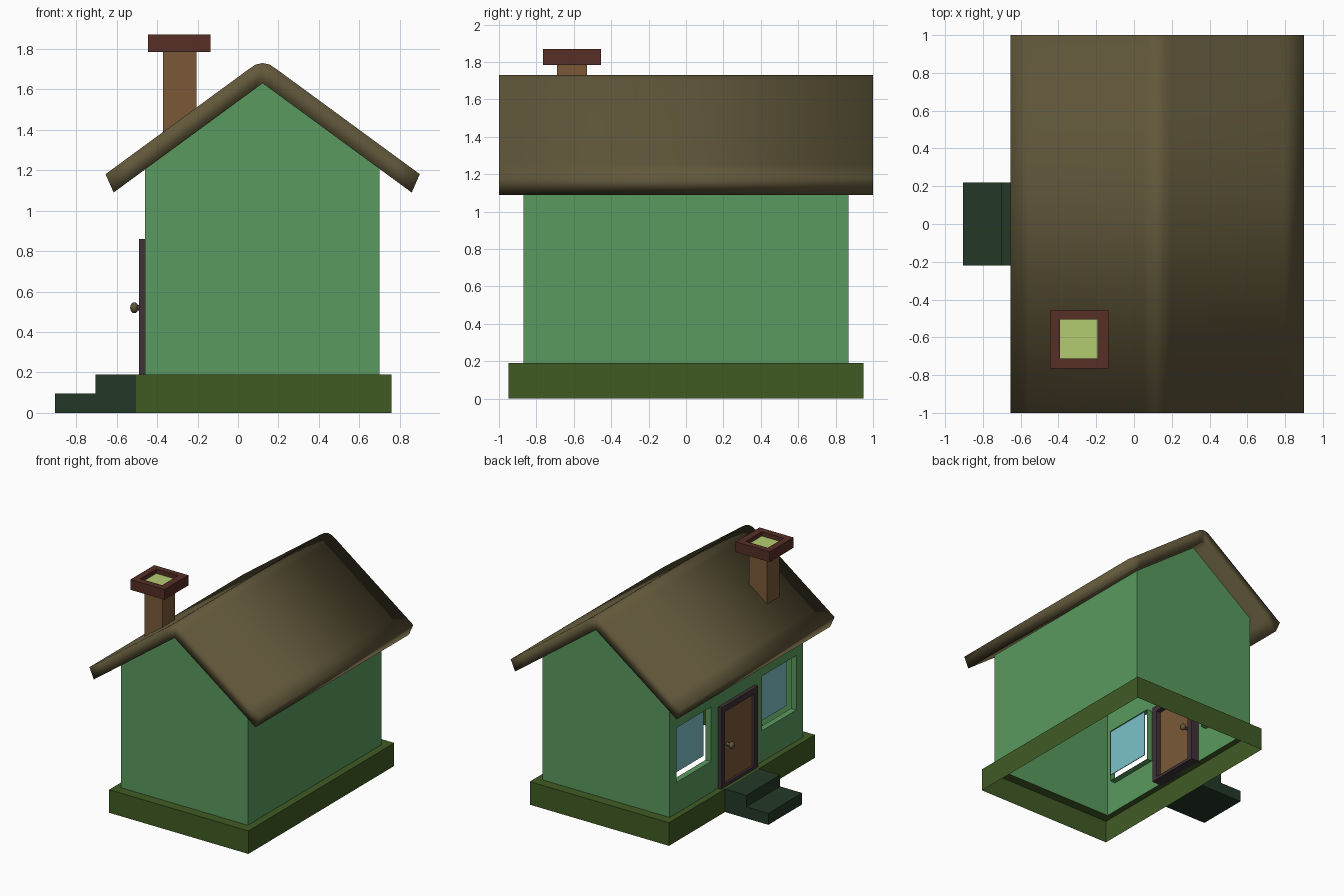
import bpy, bmesh, math
from mathutils import Matrix

cube = bpy.data.objects.get("Cube")
if cube:
    bpy.data.objects.remove(cube, do_unlink=True)


def material(name, rgb):
    # sRGB 0-255 to linear
    lin = [((c / 255 + 0.055) / 1.055) ** 2.4 for c in rgb]
    m = bpy.data.materials.new(name)
    m.use_nodes = True
    m.diffuse_color = (*lin, 1)
    m.node_tree.nodes["Principled BSDF"].inputs["Base Color"].default_value = (*lin, 1)
    return m


GREEN = material("wall green", (90, 154, 94))
OLIVE = material("base olive", (64, 91, 36))
STONE = material("step dark green", (36, 56, 40))
THATCH = material("roof brown", (97, 87, 58))
WOOD = material("wood brown", (122, 89, 56))
RED = material("cap red brown", (86, 46, 38))
LIME = material("flue yellow green", (180, 204, 112))
PLUM = material("door frame plum", (64, 50, 54))
GLASS = material("window blue", (124, 194, 202))


def finish(bm, name, mat, recalc=True):
    bmesh.ops.remove_doubles(bm, verts=bm.verts, dist=1e-5)
    if recalc:
        bmesh.ops.recalc_face_normals(bm, faces=bm.faces)
    me = bpy.data.meshes.new(name)
    bm.to_mesh(me)
    bm.free()
    me.materials.append(mat)
    ob = bpy.data.objects.new(name, me)
    bpy.context.collection.objects.link(ob)
    return ob


def quad(bm, *pts):
    return bm.faces.new([bm.verts.new(p) for p in pts])


def add_box(bm, x, y, z):
    size = [b - a for a, b in (x, y, z)]
    mid = [(a + b) / 2 for a, b in (x, y, z)]
    bmesh.ops.create_cube(bm, size=1, matrix=Matrix.Translation(mid) @ Matrix.Diagonal((*size, 1)))


def box(name, mat, *spans):
    bm = bmesh.new()
    add_box(bm, *spans)
    return finish(bm, name, mat)


def rect(x, y, z):
    return [(x[0], y[0], z), (x[1], y[0], z), (x[1], y[1], z), (x[0], y[1], z)]


def bridge(bm, loops):
    for a, b in zip(loops, loops[1:]):
        n = len(a)
        for i in range(n):
            j = (i + 1) % n
            quad(bm, a[i], a[j], b[j], b[i])


# Main dimensions
WX, WY = (-0.46, 0.70), (-0.87, 0.87)
BX, BY = (-0.51, 0.76), (-0.95, 0.95)
FLOOR, RIDGE, PEAK, SLOPE = 0.19, 0.122, 1.63, 0.733
EAVE = [PEAK - SLOPE * abs(x - RIDGE) + 0.02 for x in WX]

# Hollow base skirt with a ledge around the walls
bm = bmesh.new()
bridge(bm, [rect(BX, BY, 0), rect(BX, BY, FLOOR), rect(WX, WY, FLOOR)])
finish(bm, "base", OLIVE)

# Thin walls: two gables, a plain side, and a side with openings
bm = bmesh.new()
for y in WY:
    quad(bm, (WX[0], y, FLOOR), (WX[1], y, FLOOR), (WX[1], y, EAVE[1]),
         (RIDGE, y, PEAK + 0.02), (WX[0], y, EAVE[0]))
quad(bm, (WX[1], WY[0], FLOOR), (WX[1], WY[1], FLOOR),
     (WX[1], WY[1], EAVE[1]), (WX[1], WY[0], EAVE[1]))
WIN_Y, WIN_Z = (0.33, 0.78), (0.445, 0.895)
DOOR_Y, DOOR_Z = 0.24, 0.86
ys = [WY[0], -WIN_Y[1], -WIN_Y[0], -DOOR_Y, DOOR_Y, WIN_Y[0], WIN_Y[1], WY[1]]
zs = [FLOOR, WIN_Z[0], DOOR_Z, WIN_Z[1], EAVE[0]]
for y0, y1 in zip(ys, ys[1:]):
    for z0, z1 in zip(zs, zs[1:]):
        ym, zm = abs(y0 + y1) / 2, (z0 + z1) / 2
        window = WIN_Y[0] < ym < WIN_Y[1] and WIN_Z[0] < zm < WIN_Z[1]
        door = ym < DOOR_Y and zm < DOOR_Z
        if not (window or door):
            quad(bm, (WX[0], y0, z0), (WX[0], y1, z0), (WX[0], y1, z1), (WX[0], y0, z1))
# Window reveals
for s in (-1, 1):
    loops = [[(x, s * y, z) for y, z in
              ((WIN_Y[0], WIN_Z[0]), (WIN_Y[1], WIN_Z[0]), (WIN_Y[1], WIN_Z[1]), (WIN_Y[0], WIN_Z[1]))]
             for x in (WX[0], WX[0] + 0.05)]
    bridge(bm, loops)
finish(bm, "walls", GREEN)

# Window panes set back inside the room
for s, side in ((-1, "front"), (1, "back")):
    box(side + "_window_pane", GLASS, (-0.393, -0.387), sorted((s * 0.335, s * 0.75)), (0.475, 0.865))

# Roof: slab with a rounded ridge, swept along y
half = [(0, 0.02), (0.035, 0.002), (0.07, 0), (0.68, 0), (0.777, 0)]
outer, inner = [], []
for u, drop in half:
    outer.append((u, PEAK + (0.10 if u == 0 else 0.12 - drop) - SLOPE * u))
    v = u * 0.737 / 0.777
    inner.append((v, PEAK - SLOPE * v))
bm = bmesh.new()
for s in (-1, 1):
    def at(p, y):
        return (RIDGE + s * p[0], y, p[1])
    for i in range(len(half) - 1):
        for line in (outer, inner):
            quad(bm, at(line[i], -1), at(line[i + 1], -1), at(line[i + 1], 1), at(line[i], 1))
        for y in (-1, 1):
            quad(bm, at(outer[i], y), at(outer[i + 1], y), at(inner[i + 1], y), at(inner[i], y))
    quad(bm, at(outer[-1], -1), at(inner[-1], -1), at(inner[-1], 1), at(outer[-1], 1))
roof = finish(bm, "roof", THATCH)
for p in roof.data.polygons:
    p.use_smooth = True

# Chimney with a hollow cap
box("chimney_stack", WOOD, (-0.37, -0.205), (-0.69, -0.53), (1.375, 1.80))
CX, CY = (-0.445, -0.135), (-0.765, -0.455)
HX, HY = (-0.392, -0.193), (-0.712, -0.505)
bm = bmesh.new()
bridge(bm, [rect(HX, HY, 1.785), rect(CX, CY, 1.785), rect(CX, CY, 1.87),
            rect(HX, HY, 1.87), rect(HX, HY, 1.785)])
finish(bm, "chimney_cap", RED)
box("chimney_flue", LIME, HX, HY, (1.786, 1.835))

# Door frame, door and a knob on each face
bm = bmesh.new()
FX = (-0.49, -0.39)
add_box(bm, FX, (-DOOR_Y, -0.19), (FLOOR, DOOR_Z))
add_box(bm, FX, (0.19, DOOR_Y), (FLOOR, DOOR_Z))
add_box(bm, FX, (-0.19, 0.19), (0.81, DOOR_Z))
add_box(bm, FX, (-0.19, 0.19), (FLOOR, 0.215))
finish(bm, "door_frame", PLUM)
box("door", WOOD, (-0.47, -0.43), (-0.19, 0.19), (0.215, 0.81))
for s, side in ((-1, "outer"), (1, "inner")):
    bm = bmesh.new()
    x = -0.45 + s * 0.045
    turn = Matrix.Rotation(math.pi / 2, 4, "Y")
    bmesh.ops.create_cone(bm, cap_ends=True, segments=16, radius1=0.013, radius2=0.013, depth=0.06,
                          matrix=Matrix.Translation((x, 0.135, 0.52)) @ turn)
    bmesh.ops.create_uvsphere(bm, u_segments=16, v_segments=10, radius=0.027,
                              matrix=Matrix.Translation((x + s * 0.018, 0.135, 0.52))
                              @ Matrix.Diagonal((0.75, 1, 1, 1)))
    knob = finish(bm, side + "_door_knob", THATCH)
    for p in knob.data.polygons:
        p.use_smooth = True

# Two entrance steps
STEP_Y = (-0.22, 0.22)
box("lower_step", STONE, (-0.905, -0.705), STEP_Y, (0, 0.095))
box("upper_step", STONE, (-0.705, -0.51), STEP_Y, (0, FLOOR))
